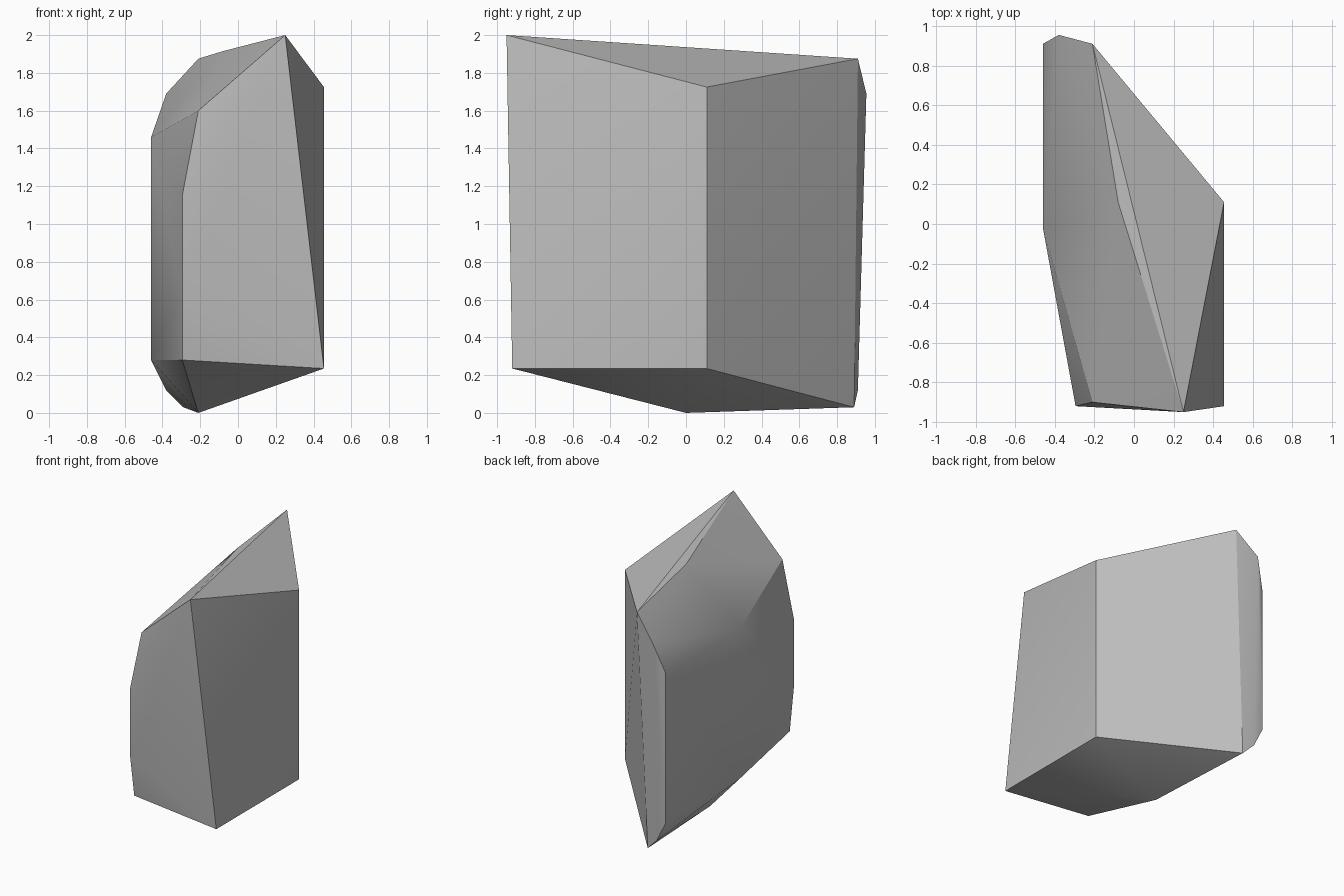
import bpy
import bmesh
import math


def make_material(name, colour):
    material = bpy.data.materials.new(name)
    material.use_nodes = True
    material.diffuse_color = colour
    shader = material.node_tree.nodes["Principled BSDF"]
    shader.inputs["Base Color"].default_value = colour
    shader.inputs["Roughness"].default_value = 0.9
    return material


def make_hull(name, corners, material, sharp_angle):
    """Wrap a faceted convex solid around the given corners."""
    mesh = bpy.data.meshes.new(name)
    bm = bmesh.new()
    for corner in corners:
        bm.verts.new(corner)
    result = bmesh.ops.convex_hull(bm, input=bm.verts[:])
    spare = set(result["geom_interior"] + result["geom_unused"])
    loose = [item for item in spare if isinstance(item, bmesh.types.BMVert)]
    bmesh.ops.delete(bm, geom=loose, context="VERTS")
    bmesh.ops.recalc_face_normals(bm, faces=bm.faces[:])
    bm.to_mesh(mesh)
    bm.free()
    mesh.materials.append(material)
    boulder = bpy.data.objects.new(name, mesh)
    bpy.context.collection.objects.link(boulder)
    bpy.ops.object.select_all(action="DESELECT")
    boulder.select_set(True)
    bpy.context.view_layer.objects.active = boulder
    bpy.ops.object.shade_smooth_by_angle(angle=sharp_angle)
    return boulder


default_cube = bpy.data.objects.get("Cube")
if default_cube:
    bpy.data.objects.remove(default_cube, do_unlink=True)

# Peak and slanted top ridge, front to back
peak = (0.25, -0.95, 2)
top_ridge = [peak, (-0.08, 0.11, 1.915), (-0.21, 0.91, 1.875)]

# Upright edge on the left flank, and the front foot below the peak
side_edge = [(0.455, 0.11, z) for z in (1.725, 0.235)]
front_foot = [(0.455, -0.92, 0.235)]

# Chipped front edge, top to bottom
front_edge = [(-0.21, -0.9, 1.6), (-0.295, -0.92, 1.15),
              (-0.295, -0.92, 0.6), (-0.295, -0.87, 0.28)]

# Broad flat right flank
flank = [(-0.46, y, z) for y in (-0.02, 0.91) for z in (1.46, 0.28)]

# Worn back edge and the keel the rock rests on
back_edge = [(-0.38, 0.955, 1.69), (-0.38, 0.91, 0.12)]
keel = [(-0.21, 0, 0), (-0.29, 0.89, 0.03)]

stone_grey = make_material("stone grey", (0.5, 0.5, 0.5, 1))
corners = top_ridge + side_edge + front_foot + front_edge + flank + back_edge + keel
make_hull("boulder", corners, stone_grey, math.radians(30))
